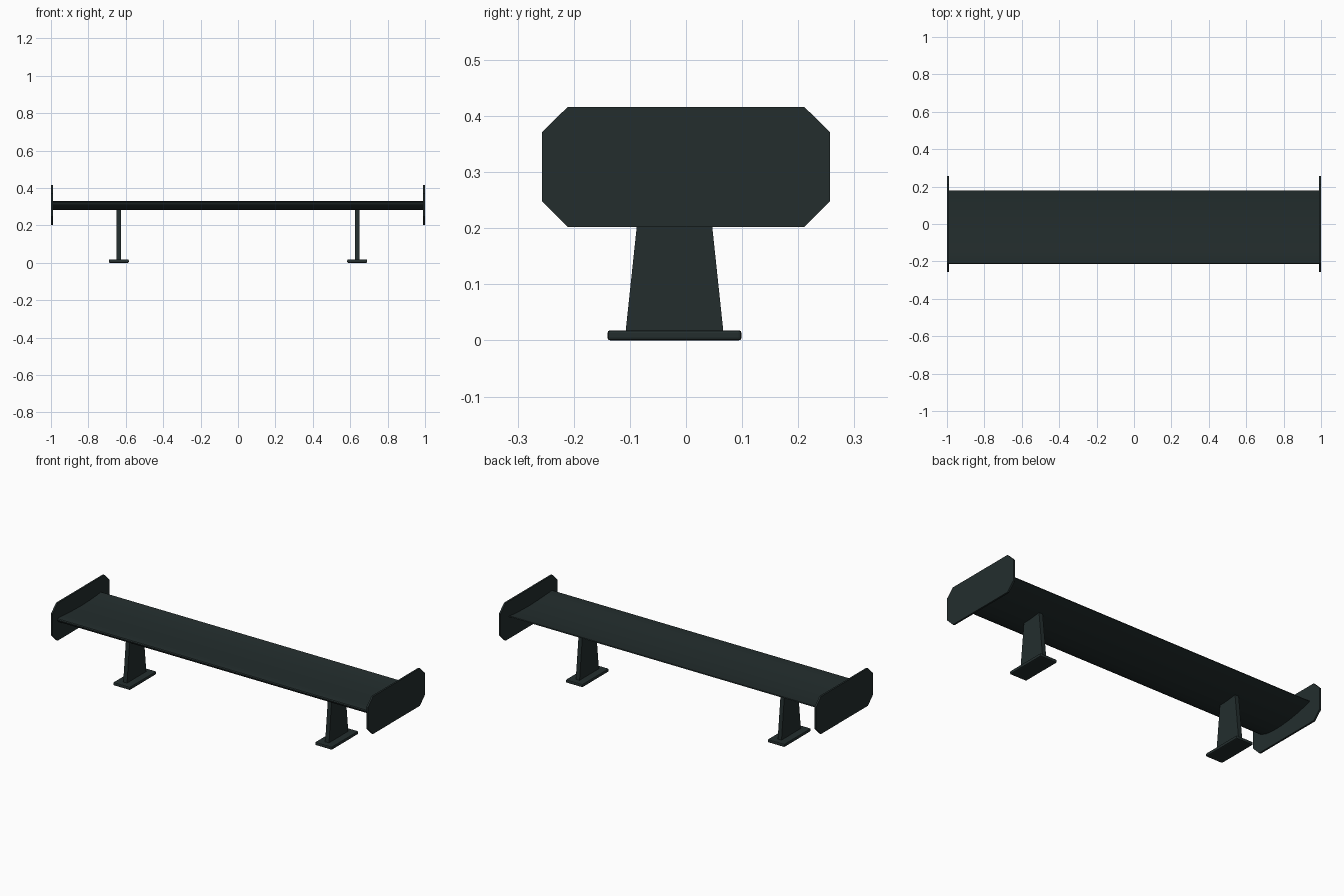
import bpy, bmesh

if "Cube" in bpy.data.objects:
    bpy.data.objects.remove(bpy.data.objects["Cube"])

mat = bpy.data.materials.new("dark slate")
mat.diffuse_color = (0.017, 0.027, 0.027, 1)
mat.use_nodes = True
mat.node_tree.nodes["Principled BSDF"].inputs["Base Color"].default_value = mat.diffuse_color


def extrude_x(name, profile, x0, x1, bevel=0.0, smooth=False):
    """Extrude a (y, z) outline along x."""
    bm = bmesh.new()
    a = [bm.verts.new((x0, y, z)) for y, z in profile]
    b = [bm.verts.new((x1, y, z)) for y, z in profile]
    bm.faces.new(a)
    bm.faces.new(b[::-1])
    n = len(a)
    for i in range(n):
        j = (i + 1) % n
        bm.faces.new((a[i], b[i], b[j], a[j]))
    bmesh.ops.recalc_face_normals(bm, faces=bm.faces)
    if bevel:
        bmesh.ops.bevel(bm, geom=list(bm.edges), offset=bevel, segments=2,
                        profile=0.5, affect='EDGES')
    me = bpy.data.meshes.new(name)
    bm.to_mesh(me)
    bm.free()
    me.materials.append(mat)
    ob = bpy.data.objects.new(name, me)
    bpy.context.collection.objects.link(ob)
    if smooth:
        bpy.context.view_layer.objects.active = ob
        ob.select_set(True)
        bpy.ops.object.shade_smooth_by_angle(angle=0.6)
        ob.select_set(False)
    return ob


# Wing blade: inverted aerofoil, rounded front edge, thin rear edge
wing = [(-0.213, 0.316), (-0.215, 0.322), (-0.211, 0.327), (-0.200, 0.329),
        (-0.15, 0.326), (-0.08, 0.322), (0.0, 0.320), (0.08, 0.322),
        (0.14, 0.326), (0.178, 0.331), (0.18, 0.326),
        (0.14, 0.313), (0.08, 0.299), (0.02, 0.289), (-0.04, 0.283),
        (-0.10, 0.282), (-0.15, 0.287), (-0.19, 0.299), (-0.207, 0.309)]
extrude_x("wing_blade", wing, -0.992, 0.992, smooth=True)

# End plates with cut corners
plate = [(-0.257, 0.248), (-0.211, 0.202), (0.211, 0.202), (0.257, 0.248),
         (0.257, 0.371), (0.211, 0.416), (-0.211, 0.416), (-0.257, 0.371)]
# Tapered struts and bevelled feet
strut = [(-0.108, 0.012), (0.067, 0.012), (0.037, 0.295), (-0.078, 0.295)]
foot = [(-0.14, 0.0), (0.099, 0.0), (0.099, 0.018), (-0.14, 0.018)]

for side, s in (("left", -1), ("right", 1)):
    extrude_x(side + "_end_plate", plate, s * 0.99, s * 1.0)
    extrude_x(side + "_strut", strut, s * 0.637 - 0.012, s * 0.637 + 0.012)
    extrude_x(side + "_foot", foot, s * 0.637 - 0.053, s * 0.637 + 0.053, bevel=0.005)
